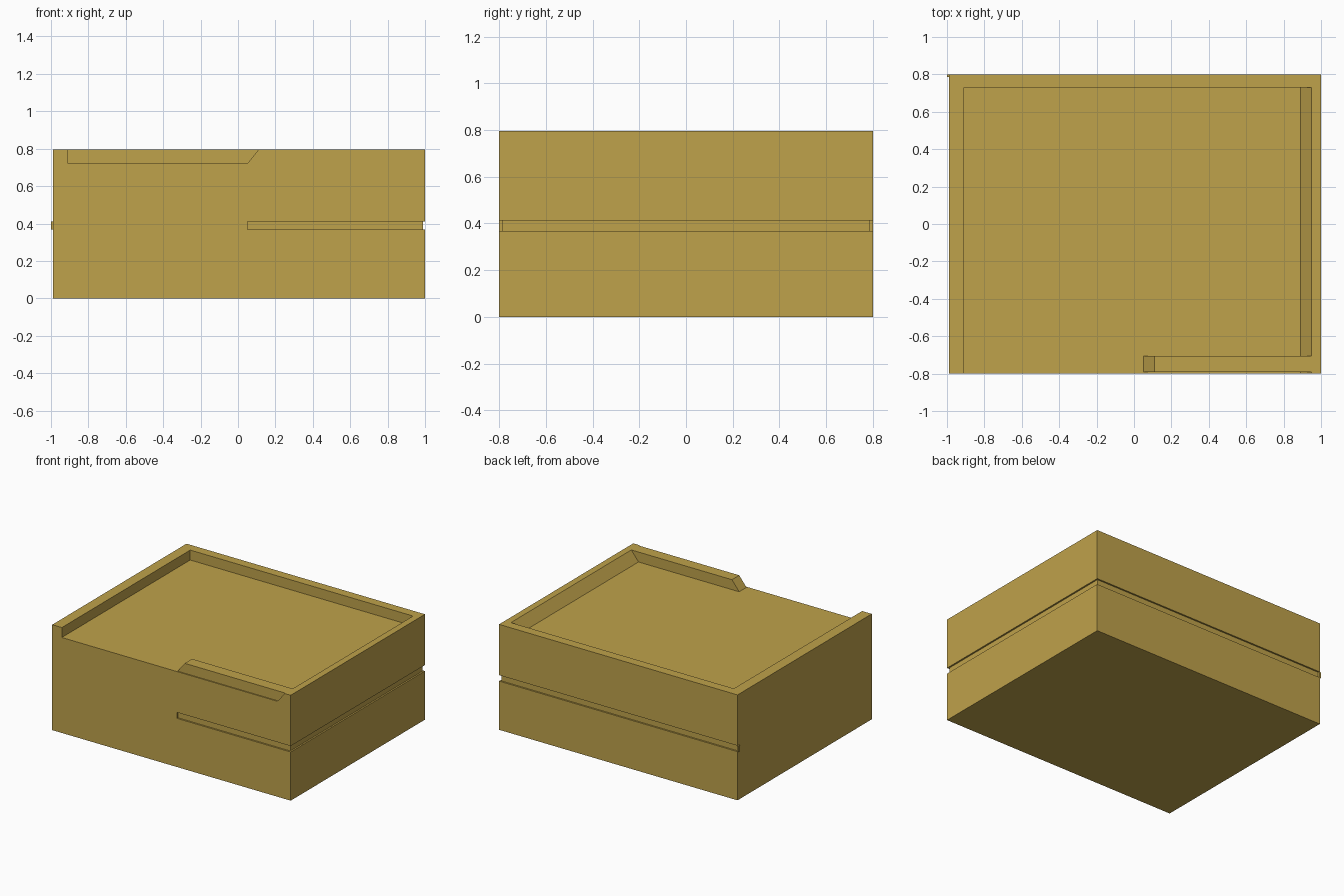
import bpy, bmesh

if "Cube" in bpy.data.objects:
    bpy.data.objects.remove(bpy.data.objects["Cube"])

mat = bpy.data.materials.new("brass")
mat.diffuse_color = (0.52, 0.36, 0.07, 1)
mat.use_nodes = True
mat.node_tree.nodes["Principled BSDF"].inputs["Base Color"].default_value = mat.diffuse_color


def prism(name, profile, y0, y1):
    """Extrude an x-z profile along y."""
    bm = bmesh.new()
    face = bm.faces.new([bm.verts.new((x, y0, z)) for x, z in profile])
    ext = bmesh.ops.extrude_face_region(bm, geom=[face])
    moved = [v for v in ext["geom"] if isinstance(v, bmesh.types.BMVert)]
    bmesh.ops.translate(bm, verts=moved, vec=(0, y1 - y0, 0))
    bmesh.ops.recalc_face_normals(bm, faces=bm.faces)
    mesh = bpy.data.meshes.new(name)
    bm.to_mesh(mesh)
    bm.free()
    mesh.materials.append(mat)
    obj = bpy.data.objects.new(name, mesh)
    bpy.context.collection.objects.link(obj)
    return obj


def box(name, x0, x1, y0, y1, z0, z1):
    return prism(name, [(x0, z0), (x1, z0), (x1, z1), (x0, z1)], y0, y1)


def cut(target, cutter):
    """Subtract the cutter, then discard it."""
    cutter.hide_render = True
    mod = target.modifiers.new("cut", "BOOLEAN")
    mod.operation = "DIFFERENCE"
    mod.solver = "EXACT"
    mod.object = cutter
    bpy.context.view_layer.objects.active = target
    bpy.ops.object.modifier_apply(modifier=mod.name)
    bpy.data.objects.remove(cutter)


TOP, FLOOR = 0.795, 0.72      # rim height and tray floor
G0, G1, DEPTH = 0.367, 0.412, 0.012   # groove band and depth

# Main block
body = box("body", -0.99, 1.0, -0.8, 0.8, 0, TOP)

# Tray recess, open at the front, sloped on the right
cut(body, prism("tray_cutter", [(-0.91, FLOOR), (0.89, FLOOR),
                                (0.97, FLOOR + 0.1), (-0.91, FLOOR + 0.1)], -0.9, 0.73))

# Groove around half of the front, the right side and the back
cut(body, box("front_groove_cutter", 0.05, 1.1, -0.9, -0.8 + DEPTH, G0, G1))
cut(body, box("right_groove_cutter", 1 - DEPTH, 1.1, -0.9, 0.9, G0, G1))
cut(body, box("back_groove_cutter", -1.1, 1.1, 0.8 - DEPTH, 0.9, G0, G1))

# Small stop closing the left end of the back groove
box("groove_stop", -1.0, -0.985, 0.785, 0.8, G0, G1)

# Low front rail with a sloped free end, meeting the sloped right rim
box_end = 0.89 + 0.8 * (TOP - FLOOR)
prism("front_rail", [(0.05, FLOOR), (0.89, FLOOR), (box_end, TOP), (0.11, TOP)],
      -0.792, -0.705)
